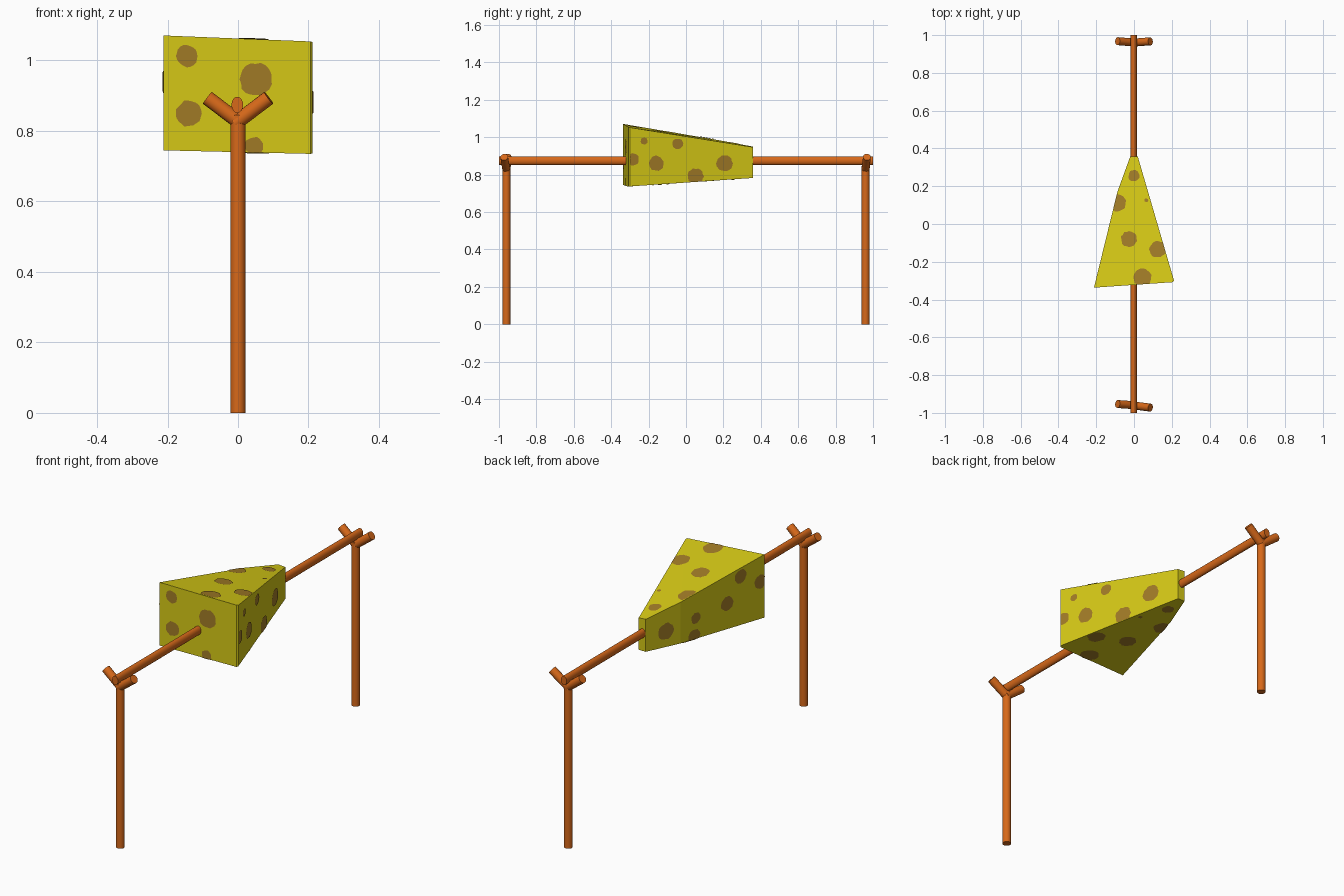
import bpy, bmesh, math, random
from mathutils import Vector
from mathutils.bvhtree import BVHTree

if "Cube" in bpy.data.objects:
    bpy.data.objects.remove(bpy.data.objects["Cube"])

random.seed(4)


def material(name, rgb):
    m = bpy.data.materials.new(name)
    m.diffuse_color = (*rgb, 1)
    m.use_nodes = True
    m.node_tree.nodes["Principled BSDF"].inputs["Base Color"].default_value = m.diffuse_color
    return m


WOOD = material("orange wood", (0.68, 0.14, 0.01))
CHEESE = material("cheese yellow", (0.68, 0.59, 0.008))
HOLE = material("hole brown", (0.36, 0.2, 0.02))


def make(name, bm, mat):
    mesh = bpy.data.meshes.new(name)
    bm.to_mesh(mesh)
    mesh.materials.append(mat)
    ob = bpy.data.objects.new(name, mesh)
    bpy.context.collection.objects.link(ob)
    return ob


def stick(name, a, b, r, squash=1.0):
    """Round stick from a to b, optionally flattened sideways."""
    a, b = Vector(a), Vector(b)
    bpy.ops.mesh.primitive_cylinder_add(vertices=16, radius=r, depth=(b - a).length,
                                        location=(a + b) / 2)
    ob = bpy.context.object
    ob.name = name
    ob.rotation_euler = (b - a).to_track_quat('Z', 'Y').to_euler()
    ob.scale.x = squash
    ob.data.materials.append(WOOD)
    bpy.ops.object.shade_smooth_by_angle(angle=math.radians(40))
    return ob


# Forked posts: y of post, y of left tip, y of right tip
for label, y, yl, yr in (("front", -0.96, -0.953, -0.972), ("back", 0.96, 0.968, 0.967)):
    stick(label + "_post", (0, y, 0), (0, y, 0.845), 0.021)
    stick(label + "_fork_left", (0.008, y, 0.822), (-0.087, yl, 0.894), 0.021)
    stick(label + "_fork_right", (-0.008, y, 0.822), (0.087, yr, 0.894), 0.021)

# Flattened spit running through the cheese
stick("spit", (-0.002, -1, 0.874), (-0.002, 1, 0.874), 0.023, 0.72)

# Cheese wedge: outline with x, y, bottom z, top z
outline = [(-0.212, -0.337, 0.745, 1.071), (0.206, -0.308, 0.735, 1.054),
           (0.212, -0.3, 0.737, 1.052), (0.02, 0.357, 0.782, 0.947),
           (-0.02, 0.357, 0.782, 0.95), (-0.088, 0.17, 0.772, 0.985)]
wedge = bmesh.new()
low = [wedge.verts.new((x, y, z)) for x, y, z, _ in outline]
high = [wedge.verts.new((x, y, z)) for x, y, _, z in outline]
n = len(outline)
wedge.faces.new(low[::-1])
wedge.faces.new(high)
for i in range(n):
    j = (i + 1) % n
    wedge.faces.new((low[i], low[j], high[j], high[i]))
bmesh.ops.triangulate(wedge, faces=wedge.faces[:])
make("cheese_wedge", wedge, CHEESE)
tree = BVHTree.FromBMesh(wedge)

# Holes: thin irregular patches projected on each side, trimmed at its edges
top_spots = [(0, 0.255, 0.03), (0.065, 0.125, 0.01), (-0.088, 0.11, 0.045),
             (-0.027, -0.08, 0.042), (0.125, -0.135, 0.043), (0.045, -0.285, 0.047)]
sides = {
    (0, 1, 0): [(-0.145, 1.013, 0.031), (0.05, 0.947, 0.046),
                (-0.14, 0.85, 0.037), (0.045, 0.757, 0.026)],
    (-1, 0, 0): [(-0.285, 0.88, 0.033), (-0.225, 0.98, 0.019), (-0.16, 0.86, 0.04),
                 (-0.045, 0.965, 0.028), (0.05, 0.79, 0.043), (0.205, 0.86, 0.043)],
    (1, 0, 0): [(0.25, 0.858, 0.042), (0.08, 0.875, 0.028), (0.09, 0.785, 0.035),
                (-0.11, 0.89, 0.037), (-0.19, 1.005, 0.035), (-0.31, 0.94, 0.035)],
    (0, 0, -1): top_spots,
    (0, 0, 1): top_spots,
}
holes = bmesh.new()
for direction, spots in sides.items():
    d = Vector(direction)

    def hit(u, v):
        if d.x:
            p = Vector((0, u, v))
        elif d.y:
            p = Vector((u, 0, v))
        else:
            p = Vector((u, v, 0.87))
        return tree.ray_cast(p - d * 2, d)

    for u, v, r in spots:
        loc, normal, *_ = hit(u, v)
        if loc is None:
            continue
        centre = holes.verts.new(loc + normal * 0.003)
        ring = []
        for k in range(20):
            a = k * math.tau / 20
            reach = r * random.uniform(0.93, 1.07)
            for step in range(20, 0, -1):
                s = reach * step / 20
                p, nn, *_ = hit(u + s * math.cos(a), v + s * math.sin(a))
                if p is not None and nn.dot(normal) > 0.95:
                    break
            else:
                p, nn = loc, normal
            ring.append(holes.verts.new(p + nn * 0.003))
        for k in range(20):
            f = holes.faces.new((centre, ring[k], ring[(k + 1) % 20]))
            f.normal_update()
            if f.normal.dot(normal) < 0:
                f.normal_flip()
make("cheese_holes", holes, HOLE)
